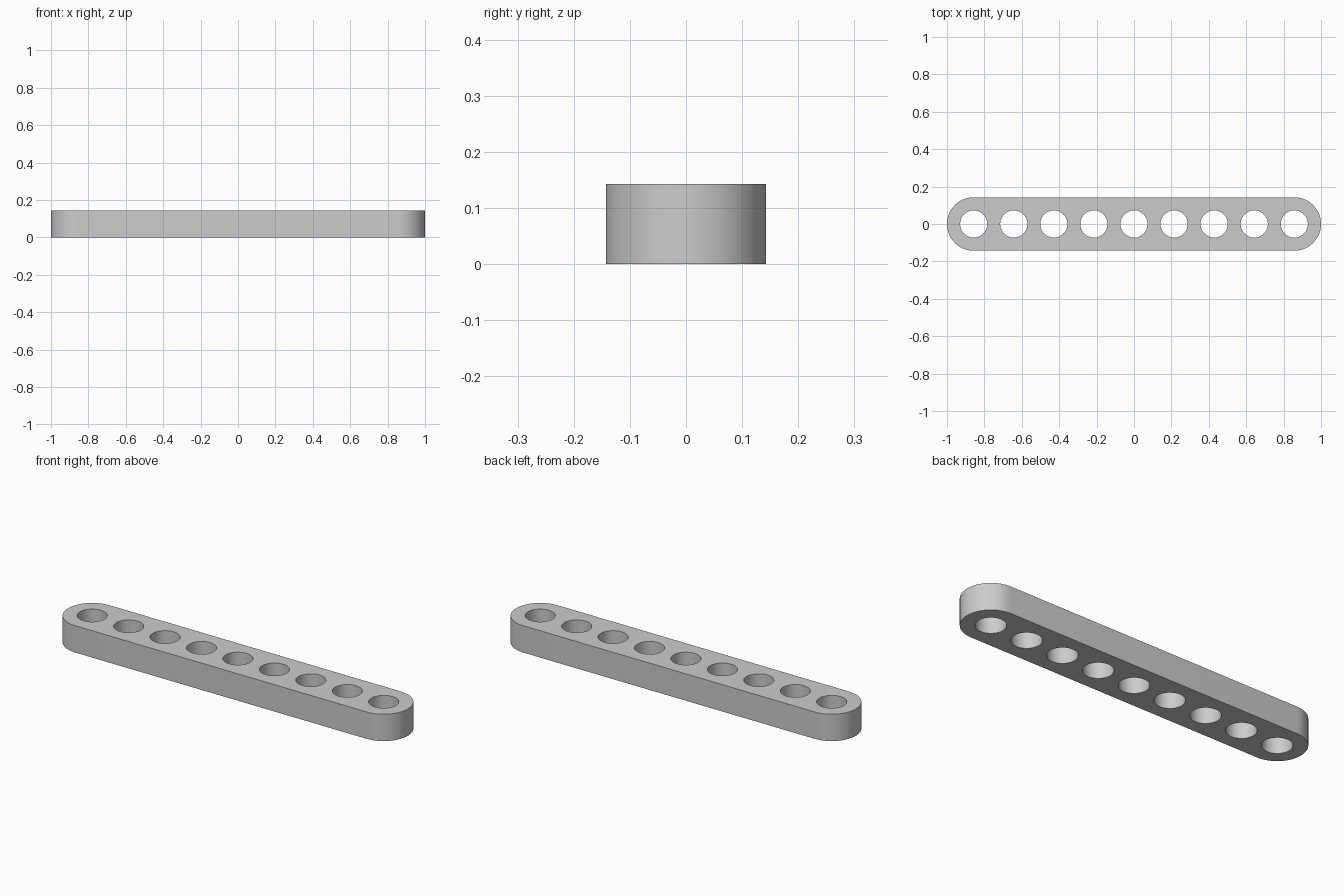
import bpy
import bmesh
from math import sin, cos, pi, radians

default_cube = bpy.data.objects.get("Cube")
if default_cube:
    bpy.data.objects.remove(default_cube, do_unlink=True)

HOLES = 9
END_RADIUS = 1 / 7          # rounded ends, also half the width
HEIGHT = 1 / 7
HOLE_RADIUS = 0.0725
REACH = 1 - END_RADIUS      # centre of the last hole
PITCH = 2 * REACH / (HOLES - 1)
SEGMENTS = 64


def arc(cx, radius, start, sweep, count):
    """Points along an arc centred on the x axis."""
    return [(cx + radius * cos(start + sweep * i / count),
             radius * sin(start + sweep * i / count), 0)
            for i in range(count + 1)]


def add_loop(bm, points):
    verts = [bm.verts.new(p) for p in points]
    return [bm.edges.new((a, b)) for a, b in zip(verts, verts[1:] + verts[:1])]


bm = bmesh.new()

# Rounded outline
half = SEGMENTS // 2
edges = add_loop(bm, arc(REACH, END_RADIUS, -pi / 2, pi, half)
                 + arc(-REACH, END_RADIUS, pi / 2, pi, half))

# Row of round holes
for i in range(HOLES):
    circle = arc(-REACH + i * PITCH, HOLE_RADIUS, 0, 2 * pi, SEGMENTS)[:-1]
    edges += add_loop(bm, circle)

# Fill the profile and raise it to full height
bmesh.ops.triangle_fill(bm, edges=edges, use_beauty=True, normal=(0, 0, 1))
raised = bmesh.ops.extrude_face_region(bm, geom=bm.faces[:], use_keep_orig=True)
top_verts = [g for g in raised["geom"] if isinstance(g, bmesh.types.BMVert)]
bmesh.ops.translate(bm, verts=top_verts, vec=(0, 0, HEIGHT))
bmesh.ops.recalc_face_normals(bm, faces=bm.faces[:])

mesh = bpy.data.meshes.new("perforated_beam")
bm.to_mesh(mesh)
bm.free()
beam = bpy.data.objects.new("perforated_beam", mesh)
bpy.context.collection.objects.link(beam)

# Plain grey finish
grey = bpy.data.materials.new("light_grey")
grey.use_nodes = True
colour = (0.6, 0.6, 0.6, 1)
grey.diffuse_color = colour
grey.node_tree.nodes["Principled BSDF"].inputs["Base Color"].default_value = colour
mesh.materials.append(grey)

# Smooth curved walls, crisp rims
bpy.ops.object.select_all(action="DESELECT")
beam.select_set(True)
bpy.context.view_layer.objects.active = beam
bpy.ops.object.shade_smooth_by_angle(angle=radians(30))
